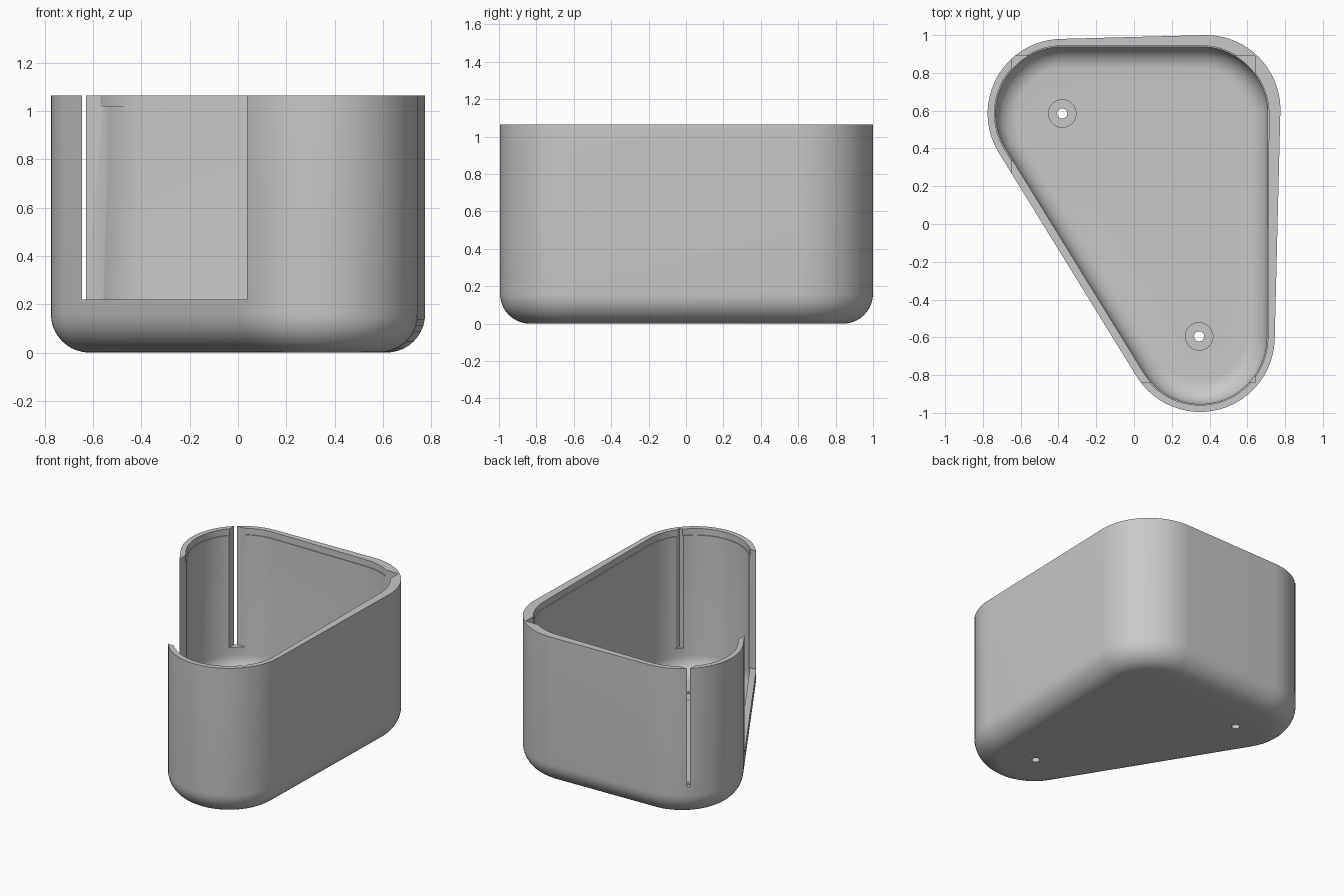
import bpy, bmesh, math
from mathutils import Vector

if "Cube" in bpy.data.objects:
    bpy.data.objects.remove(bpy.data.objects["Cube"])

SEG = 24          # steps per rounded corner
HEIGHT = 1.065

grey = bpy.data.materials.new("light grey")
grey.diffuse_color = (0.58, 0.58, 0.58, 1)
grey.use_nodes = True
grey.node_tree.nodes["Principled BSDF"].inputs["Base Color"].default_value = grey.diffuse_color


def outline(centres, radius, z):
    """Rounded triangle around three corner centres (counter-clockwise)."""
    pts, n = [], len(centres)
    for i in range(n):
        prev, c, nxt = (Vector(centres[(i + k) % n]) for k in (-1, 0, 1))
        a, b = c - prev, nxt - c
        a0 = math.atan2(-a.x, a.y)      # outward normal of the incoming side
        a1 = math.atan2(-b.x, b.y)      # outward normal of the outgoing side
        sweep = (a1 - a0) % (2 * math.pi)
        for k in range(SEG + 1):
            t = a0 + sweep * k / SEG
            pts.append((c.x + radius * math.cos(t), c.y + radius * math.sin(t), z))
    return pts


def fillet(centres, radius, z, r, steps=10):
    """Rings of a rounded bottom edge, from the flat floor up to the wall."""
    rings = []
    for k in range(steps + 1):
        t = math.pi / 2 * k / steps
        rings.append(outline(centres, radius - r + r * math.sin(t), z + r - r * math.cos(t)))
    return rings


def finish(name, bm):
    bmesh.ops.recalc_face_normals(bm, faces=bm.faces)
    me = bpy.data.meshes.new(name)
    bm.to_mesh(me)
    bm.free()
    ob = bpy.data.objects.new(name, me)
    bpy.context.collection.objects.link(ob)
    me.materials.append(grey)
    return ob


# Shell: outer wall, rim, shallow lid rebate and cavity in one loft
outer = [(-0.38, 0.585), (0.35, -0.6), (0.38, 0.605)]
inner = [(-0.38, 0.585), (0.35, -0.6), (0.355, 0.585)]
rings = fillet(outer, 0.395, 0, 0.16)
rings += [outline(outer, 0.395, HEIGHT), outline(inner, 0.359, HEIGHT),
          outline(inner, 0.359, 1.02), outline(inner, 0.353, 1.02)]
rings += fillet(inner, 0.353, 0.045, 0.12)[::-1]

bm = bmesh.new()
loops = [[bm.verts.new(p) for p in ring] for ring in rings]
for lo, hi in zip(loops, loops[1:]):
    for i in range(len(lo)):
        j = (i + 1) % len(lo)
        bm.faces.new((lo[i], lo[j], hi[j], hi[i]))
bm.faces.new(loops[0][::-1])
bm.faces.new(loops[-1])
shell = finish("planter_shell", bm)


def cylinder(name, x, y, r, z0, z1):
    bm = bmesh.new()
    bmesh.ops.create_cone(bm, cap_ends=True, segments=32, radius1=r, radius2=r, depth=z1 - z0)
    bmesh.ops.translate(bm, verts=bm.verts, vec=(x, y, (z0 + z1) / 2))
    return finish(name, bm)


def box(name, lo, hi):
    bm = bmesh.new()
    bmesh.ops.create_cube(bm, size=1)
    for v in bm.verts:
        v.co = [l if c < 0 else h for c, l, h in zip(v.co, lo, hi)]
    return finish(name, bm)


# Box recess that opens the slanted wall, plus recessed screw holes
cutters = [box("recess_cutter", (-0.645, -0.84, 0.22), (0.64, 0.89, 1.3))]
for x, y in ((-0.38, 0.585), (0.345, -0.595)):
    cutters.append(cylinder("screw_head_cutter", x, y, 0.073, 0.03, 0.15))
    cutters.append(cylinder("screw_hole_cutter", x, y, 0.027, -0.1, 0.2))

for cutter in cutters:
    cutter.hide_render = True
    mod = shell.modifiers.new(cutter.name, 'BOOLEAN')
    mod.operation = 'DIFFERENCE'
    mod.solver = 'EXACT'
    mod.object = cutter

# Bake the cuts, then drop the cutters
bpy.context.view_layer.update()
graph = bpy.context.evaluated_depsgraph_get()
baked = bpy.data.meshes.new_from_object(shell.evaluated_get(graph))
shell.modifiers.clear()
shell.data = baked
for cutter in cutters:
    bpy.data.objects.remove(cutter)

# Smooth walls with sharp rims
bpy.ops.object.select_all(action='DESELECT')
shell.select_set(True)
bpy.context.view_layer.objects.active = shell
bpy.ops.object.shade_smooth_by_angle(angle=math.radians(30))
